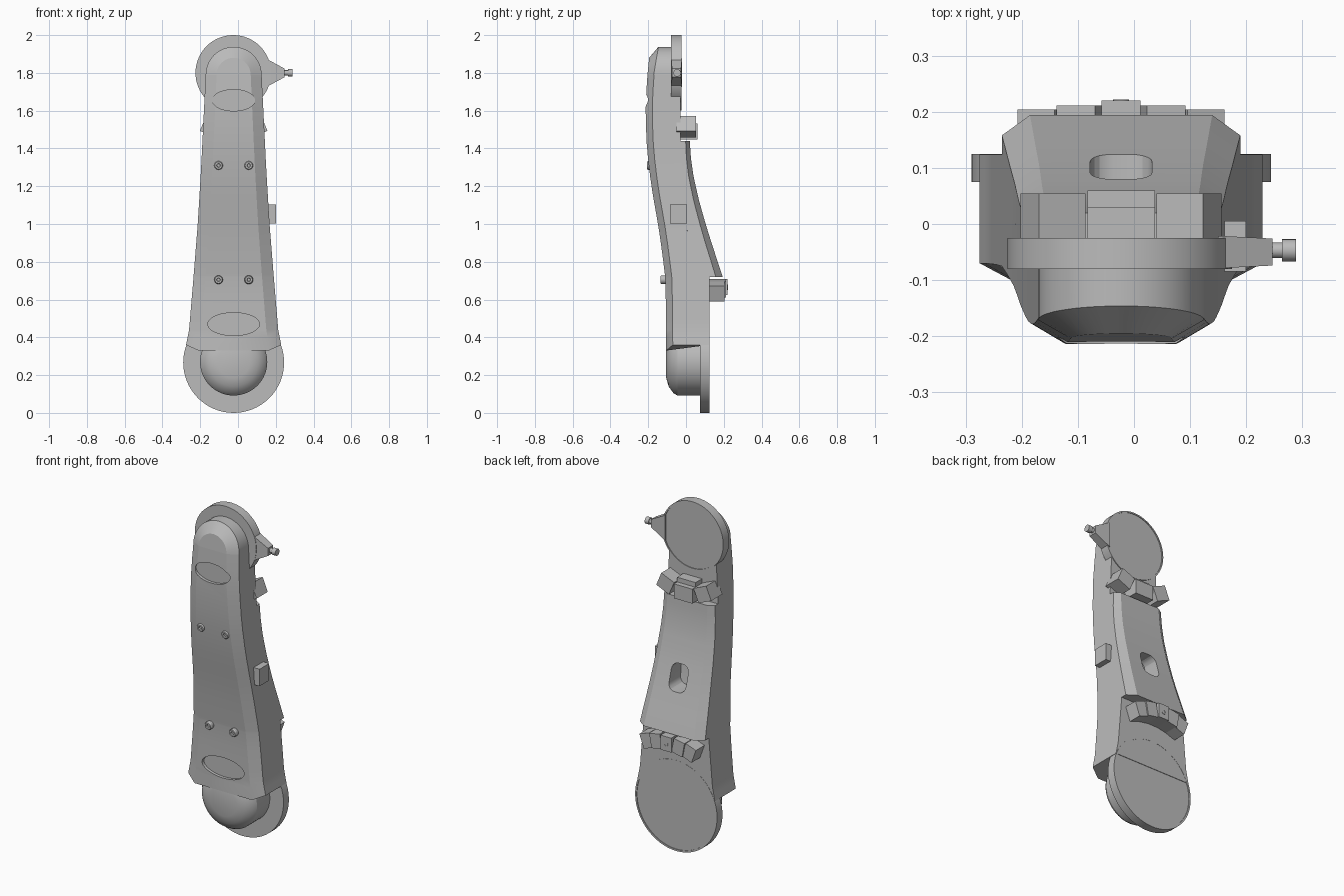
import bpy, bmesh, math
from mathutils import Matrix, Vector

if "Cube" in bpy.data.objects:
    bpy.data.objects.remove(bpy.data.objects["Cube"])

AXIS = -0.023          # x of the arm's centre line
TOP, LOW = 1.80, 0.267  # heights of the two joint centres

grey = bpy.data.materials.new("light_grey")
grey.use_nodes = True
grey.diffuse_color = (0.5, 0.5, 0.5, 1)
grey.node_tree.nodes["Principled BSDF"].inputs["Base Color"].default_value = (0.5, 0.5, 0.5, 1)


def finish(name, bm, smooth=True):
    bmesh.ops.remove_doubles(bm, verts=bm.verts, dist=1e-5)
    bmesh.ops.recalc_face_normals(bm, faces=bm.faces)
    me = bpy.data.meshes.new(name)
    bm.to_mesh(me)
    bm.free()
    ob = bpy.data.objects.new(name, me)
    bpy.context.collection.objects.link(ob)
    me.materials.append(grey)
    if smooth:
        shade(ob)
    return ob


def shade(ob):
    bpy.ops.object.select_all(action='DESELECT')
    ob.select_set(True)
    bpy.context.view_layer.objects.active = ob
    bpy.ops.object.shade_smooth_by_angle(angle=math.radians(28))


def interp(table, z):
    """Linear lookup in a table of (z, value) with rising z."""
    for (z0, a), (z1, b) in zip(table, table[1:]):
        if z <= z1:
            t = max(0, (z - z0) / (z1 - z0))
            return a + (b - a) * t
    return table[-1][1]


def shell(name, layers, cap_top):
    """Closed symmetric body from layers (front to back) of rows (half width, y, z)."""
    bm = bmesh.new()
    grid = [[(bm.verts.new((AXIS - w, y, z)), bm.verts.new((AXIS + w, y, z)))
             for w, y, z in rows] for rows in layers]
    rows = len(grid[0])
    for i in range(rows - 1):
        for lay in (grid[0], grid[-1]):
            bm.faces.new((lay[i][0], lay[i][1], lay[i + 1][1], lay[i + 1][0]))
        for a, b in zip(grid, grid[1:]):
            for s in (0, 1):
                bm.faces.new((a[i][s], b[i][s], b[i + 1][s], a[i + 1][s]))
    for i in (0, rows - 1) if cap_top else (0,):
        bm.faces.new([g[i][0] for g in grid] + [g[i][1] for g in reversed(grid)])
    return finish(name, bm)


def turned(name, rings, x, z, seg=48, scale_z=1.0):
    """Solid turned about the y axis from rings of (radius, y)."""
    bm = bmesh.new()
    loops = [[bm.verts.new((x + r * math.cos(k * math.tau / seg), y,
                            z + r * scale_z * math.sin(k * math.tau / seg)))
              for k in range(seg)] for r, y in rings]
    for a, b in zip(loops, loops[1:]):
        for k in range(seg):
            n = (k + 1) % seg
            bm.faces.new((a[k], a[n], b[n], b[k]))
    bm.faces.new(loops[0])
    bm.faces.new(loops[-1])
    return finish(name, bm)


def block(name, centre, size, angle=0.0, bevel=0.0):
    bm = bmesh.new()
    bmesh.ops.create_cube(bm, size=1)
    bmesh.ops.scale(bm, vec=size, verts=bm.verts)
    if bevel:
        edges = [e for e in bm.edges
                 if abs((e.verts[0].co - e.verts[1].co).normalized().y) > 0.9]
        bmesh.ops.bevel(bm, geom=edges, offset=bevel, segments=5, profile=0.5, affect='EDGES')
    bm.transform(Matrix.Translation(centre) @ Matrix.Rotation(angle, 4, 'Y'))
    return finish(name, bm, smooth=False)


def cut(ob, cutter):
    cutter.hide_render = True
    mod = ob.modifiers.new("cut", 'BOOLEAN')
    mod.object, mod.solver = cutter, 'EXACT'
    bpy.context.view_layer.objects.active = ob
    bpy.ops.object.modifier_apply(modifier=mod.name)
    bpy.data.objects.remove(cutter)
    shade(ob)


# Silhouette tables along the arm
WIDTH = [(0.36, 0.252), (0.44, 0.236), (0.7, 0.214), (1.0, 0.19), (1.3, 0.172), (1.79, 0.148)]
FRONT = [(0.36, -0.105), (0.7, -0.108), (0.85, -0.126), (1.0, -0.148), (1.15, -0.175),
         (1.3, -0.197), (1.45, -0.21), (1.6, -0.214), (1.75, -0.208), (1.88, -0.195)]
BACK = [(0.36, 0.124), (0.719, 0.124), (0.73, 0.05), (1.0, 0.0), (1.44, -0.03)]
COVER = [(0.72, 0.194), (0.8, 0.168), (0.9, 0.135), (1.0, 0.104), (1.12, 0.07),
         (1.25, 0.04), (1.35, 0.026), (1.44, 0.02)]

# Main arm: straight flanks, then a rounded upper end
front, edge, back = [], [], []
heights = sorted({0.36, 0.4, 0.44, 0.5, 0.6, 0.719, 0.73} | {0.8 + 0.09 * k for k in range(12)})
for z in heights:
    w = interp(WIDTH, z)
    t = (z - 0.36) / 1.43
    inner_z = 0.33 if z == 0.36 else z
    front.append((w * (0.74 - 0.13 * t), interp(FRONT, z), inner_z))
    edge.append((w, interp(FRONT, z) + 0.035, z))
    back.append((w, interp(BACK, z), z))
for k in range(11):
    a = math.pi / 2 * k / 10
    s, c = math.sin(a), math.cos(a)
    zi, zo = 1.79 + 0.09 * s, 1.79 + 0.148 * s
    front.append((0.09 * c, interp(FRONT, zi), zi))
    edge.append((0.148 * c, -0.171 + 0.025 * s, zo))
    back.append((0.148 * c, -0.03, zo))
arm = shell("arm_housing", [front, edge, back], cap_top=False)

# Oval recesses in the front
cut(arm, turned("upper_oval_cutter", [(0.113, -0.3), (0.113, -0.196)], AXIS, 1.655, 48, 0.5))
cut(arm, turned("lower_oval_cutter", [(0.137, -0.3), (0.137, -0.088)], AXIS, 0.47, 48, 0.44))

# Raised rear cover with chamfered flanks and a rounded slot
base, rim, top = [], [], []
for k in range(17):
    z = 0.72 + 0.72 * k / 16
    w, y, t = interp(WIDTH, z), interp(COVER, z), k / 16
    base.append((w, interp(BACK, max(z, 0.731)), z))
    rim.append((w, y - 0.036 + 0.014 * t, z))
    top.append((w - 0.05 + 0.015 * t, y, z))
cover = shell("rear_cover", [base, rim, top], cap_top=True)
cut(cover, block("slot_cutter", (AXIS, 0.1, 1.01), (0.11, 0.3, 0.15), bevel=0.04))

# Joint discs with a shallow dished back, and the lower front plug
turned("upper_joint_disc", [(0.2, -0.08), (0.2, -0.025), (0.192, -0.025), (0.192, -0.029)],
       AXIS - 0.002, TOP, 64)
turned("lower_joint_disc", [(0.267, 0.075), (0.267, 0.125), (0.257, 0.125), (0.257, 0.121)],
       AXIS, LOW, 64)
turned("lower_plug", [(0.085, -0.105), (0.13, -0.092), (0.165, -0.067), (0.178, -0.045),
                      (0.178, 0.08)], AXIS, 0.27, 64)

# Front screws with a socket
for z, y in ((1.31, -0.207), (0.705, -0.135)):
    for x in (-0.103, 0.057):
        turned("front_screw", [(0.008, y + 0.008), (0.01, y), (0.019, y), (0.023, y + 0.006),
                               (0.023, y + 0.06)], x, z, 20)

# Clamp blocks set in an arc below the upper joint
for deg in (-23, 0, 23):
    a = math.radians(deg)
    y1 = 0.06 if deg == 0 else 0.054
    block("upper_clamp", (AXIS + 0.31 * math.sin(a), (y1 - 0.05) / 2, TOP - 0.31 * math.cos(a)),
          (0.12 if deg == 0 else 0.09, y1 + 0.05, 0.085), -a)
block("upper_clamp_ledge", (AXIS, -0.005, 1.545), (0.12, 0.07, 0.03))

# Clamp blocks set in an arc above the lower joint
for deg in (-20, -10.5, 0, 10.5, 20):
    a = math.radians(deg)
    y1 = 0.22 - 0.0008 * abs(deg)
    block("lower_clamp", (AXIS + 0.4 * math.sin(a), (y1 + 0.1) / 2, LOW + 0.4 * math.cos(a)),
          (0.07, y1 - 0.1, 0.085), a)
turned("lower_clamp_screw", [(0.014, 0.2), (0.014, 0.222), (0.009, 0.222), (0.009, 0.218)],
       AXIS, 0.665, 20)

# Side button
block("side_button", (0.18, -0.04, 1.052), (0.04, 0.09, 0.1))

# Hose fitting: tapered lug and stepped nozzle
bm = bmesh.new()
bmesh.ops.create_cube(bm, size=1)
for v in bm.verts:
    outer = v.co.x > 0
    v.co = Vector((0.247 if outer else 0.15, -0.05 + v.co.y * (0.048 if outer else 0.058),
                   1.8 + v.co.z * (0.045 if outer else 0.15)))
finish("fitting_lug", bm, smooth=False)
for name, r, x0, x1 in (("nozzle_neck", 0.014, 0.24, 0.27), ("nozzle_tip", 0.02, 0.264, 0.289)):
    bm = bmesh.new()
    bmesh.ops.create_cone(bm, cap_ends=True, segments=20, radius1=r, radius2=r, depth=x1 - x0)
    bm.transform(Matrix.Translation(((x0 + x1) / 2, -0.047, 1.8)) @ Matrix.Rotation(math.pi / 2, 4, 'Y'))
    finish(name, bm)
